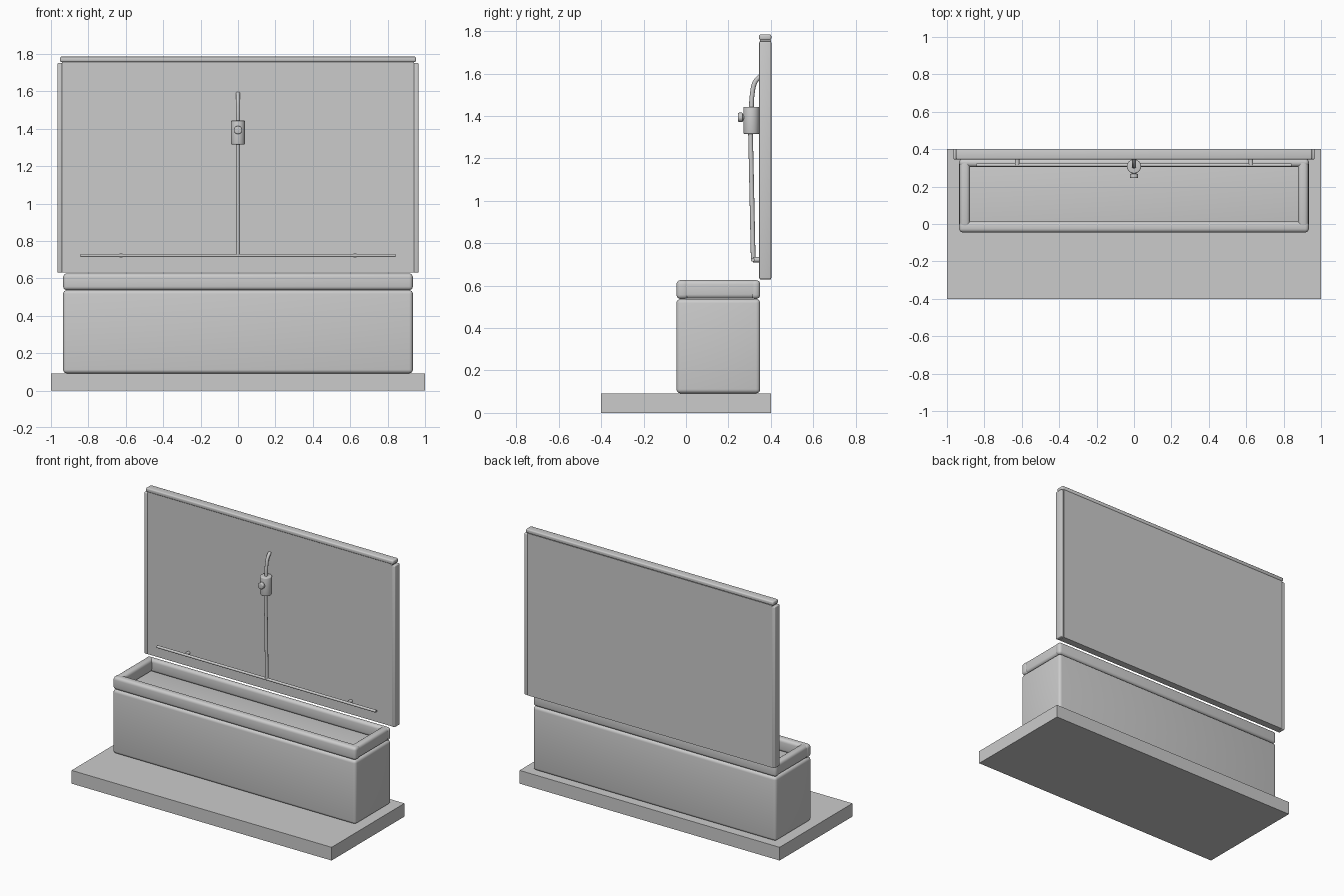
import bpy, math
from mathutils import Vector

if "Cube" in bpy.data.objects:
    bpy.data.objects.remove(bpy.data.objects["Cube"])

grey = bpy.data.materials.new("plain grey")
grey.diffuse_color = (0.6, 0.6, 0.6, 1)
grey.use_nodes = True
grey.node_tree.nodes["Principled BSDF"].inputs["Base Color"].default_value = grey.diffuse_color


def finish(ob, name):
    ob.name = name
    ob.data.materials.append(grey)
    bpy.ops.object.select_all(action='DESELECT')
    ob.select_set(True)
    bpy.context.view_layer.objects.active = ob
    bpy.ops.object.shade_smooth_by_angle(angle=math.radians(35))
    return ob


def box(name, x, y, z, bevel=0.0, segments=4):
    """Box given by its (min, max) on each axis, with optional round edges."""
    bpy.ops.mesh.primitive_cube_add(size=1)
    ob = bpy.context.object
    for v in ob.data.vertices:
        v.co = [a + (c + 0.5) * (b - a) for c, (a, b) in zip(v.co, (x, y, z))]
    if bevel:
        m = ob.modifiers.new("round", 'BEVEL')
        m.width, m.segments = bevel, segments
        bpy.ops.object.modifier_apply(modifier=m.name)
    return finish(ob, name)


def rod(name, a, b, r, bevel=0.0):
    a, b = Vector(a), Vector(b)
    bpy.ops.mesh.primitive_cylinder_add(vertices=24, radius=r, depth=(b - a).length)
    ob = bpy.context.object
    if bevel:
        m = ob.modifiers.new("round", 'BEVEL')
        m.width, m.segments, m.limit_method = bevel, 3, 'ANGLE'
        bpy.ops.object.modifier_apply(modifier=m.name)
    ob.data.transform((b - a).to_track_quat('Z', 'Y').to_matrix().to_4x4())
    ob.location = (a + b) / 2
    return finish(ob, name)


def pipe(name, points, r):
    cu = bpy.data.curves.new(name, 'CURVE')
    cu.dimensions, cu.bevel_depth, cu.bevel_resolution, cu.use_fill_caps = '3D', r, 4, True
    sp = cu.splines.new('BEZIER')
    sp.bezier_points.add(len(points) - 1)
    for p, co in zip(sp.bezier_points, points):
        p.co = co
        p.handle_left_type = p.handle_right_type = 'AUTO'
    ob = bpy.data.objects.new(name, cu)
    bpy.context.collection.objects.link(ob)
    bpy.ops.object.select_all(action='DESELECT')
    ob.select_set(True)
    bpy.context.view_layer.objects.active = ob
    bpy.ops.object.convert(target='MESH')
    return finish(bpy.context.object, name)


# Floor slab and trough body
box("base_slab", (-1, 1), (-0.40, 0.40), (0, 0.092))
box("trough_body", (-0.935, 0.935), (-0.045, 0.35), (0.092, 0.537), 0.02)

# Rounded rim around the trough
box("rim_front", (-0.935, 0.935), (-0.045, 0.013), (0.537, 0.626), 0.02)
box("rim_back", (-0.935, 0.935), (0.305, 0.35), (0.537, 0.626), 0.02)
for s, side in ((-1, "left"), (1, "right")):
    box("rim_" + side, sorted((s * 0.877, s * 0.932)), (-0.03, 0.345), (0.539, 0.626), 0.02)

# Upright wall panel with side strips and top cap
box("wall_panel", (-0.94, 0.94), (0.35, 0.40), (0.63, 1.757))
box("panel_cap", (-0.952, 0.952), (0.345, 0.402), (1.757, 1.785), 0.008, 3)
for s, side in ((-1, "left"), (1, "right")):
    box("panel_strip_" + side, sorted((s * 0.94, s * 0.965)), (0.345, 0.402), (0.63, 1.752), 0.006, 3)

# Spray bar with wall brackets
rod("spray_bar", (-0.842, 0.315, 0.722), (0.842, 0.315, 0.722), 0.009)
for s, side in ((-1, "left"), (1, "right")):
    rod("bar_bracket_" + side, (s * 0.625, 0.315, 0.722), (s * 0.625, 0.352, 0.722), 0.012)

# Supply pipes, valve and knob
rod("lower_pipe", (0, 0.317, 0.72), (0, 0.304, 1.33), 0.011)
pipe("upper_pipe", [(0, 0.308, 1.43), (0, 0.312, 1.50), (0, 0.326, 1.56), (0, 0.352, 1.59)], 0.011)
rod("valve_body", (0, 0.308, 1.315), (0, 0.308, 1.443), 0.038, 0.006)
rod("valve_stem", (0, 0.30, 1.393), (0, 0.258, 1.393), 0.014)
rod("valve_knob", (0, 0.268, 1.393), (0, 0.245, 1.393), 0.022, 0.005)
